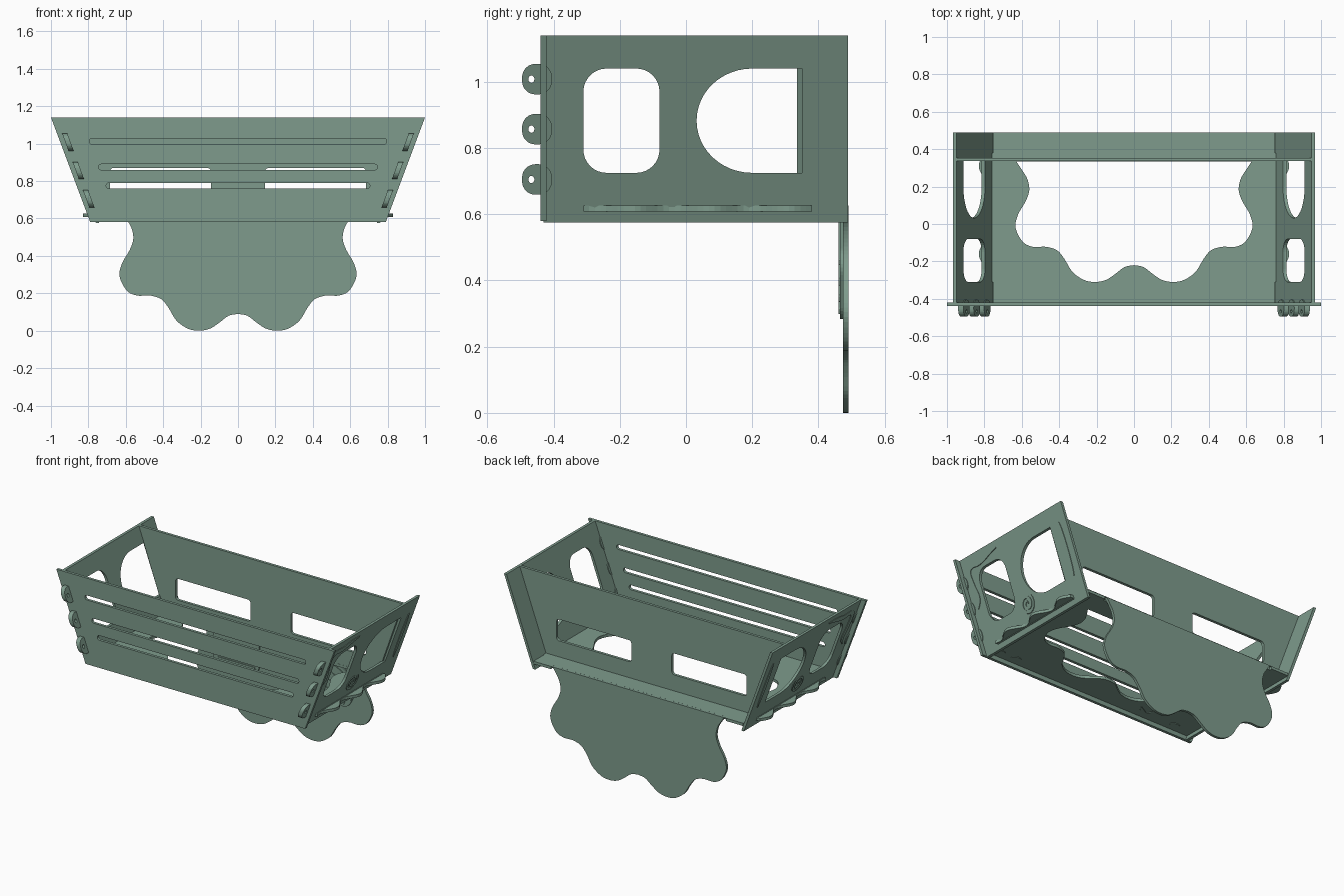
import bpy, bmesh
from math import pi, sin, cos, radians
from mathutils import Matrix, Vector

if "Cube" in bpy.data.objects:
    bpy.data.objects.remove(bpy.data.objects["Cube"])

green = bpy.data.materials.new("sage_green")
green.use_nodes = True
COLOUR = (0.21, 0.33, 0.265, 1)
green.diffuse_color = COLOUR
green.node_tree.nodes["Principled BSDF"].inputs["Base Color"].default_value = COLOUR


def plate(name, loops, thick, matrix):
    """Flat panel from an outline followed by hole outlines."""
    curve = bpy.data.curves.new(name, 'CURVE')
    curve.dimensions = '2D'
    curve.fill_mode = 'BOTH'
    curve.extrude = thick / 2
    for loop in loops:
        spline = curve.splines.new('POLY')
        spline.points.add(len(loop) - 1)
        for p, (u, v) in zip(spline.points, loop):
            p.co = (u, v, 0, 1)
        spline.use_cyclic_u = True
    temp = bpy.data.objects.new(name + "_curve", curve)
    bpy.context.collection.objects.link(temp)
    bpy.context.view_layer.update()
    mesh = bpy.data.meshes.new_from_object(temp.evaluated_get(bpy.context.evaluated_depsgraph_get()))
    bpy.data.objects.remove(temp)
    mesh.transform(matrix)
    bm = bmesh.new()
    bm.from_mesh(mesh)
    bmesh.ops.remove_doubles(bm, verts=bm.verts, dist=0.0001)
    bmesh.ops.recalc_face_normals(bm, faces=bm.faces)
    for f in bm.faces:
        f.smooth = False
    bm.to_mesh(mesh)
    bm.free()
    mesh.name = name
    mesh.materials.clear()
    mesh.materials.append(green)
    obj = bpy.data.objects.new(name, mesh)
    bpy.context.collection.objects.link(obj)
    return obj


def rounded(cu, cv, w, h, r, turn=0):
    pts = []
    for k, (su, sv) in enumerate([(1, 1), (-1, 1), (-1, -1), (1, -1)]):
        for i in range(9):
            a = (k + i / 8) * pi / 2
            pts.append((su * (w / 2 - r) + r * cos(a), sv * (h / 2 - r) + r * sin(a)))
    c, s = cos(turn), sin(turn)
    return [(cu + u * c - v * s, cv + u * s + v * c) for u, v in pts]


def ellipse(cu, cv, ru, rv):
    return [(cu + ru * cos(i * pi / 16), cv + rv * sin(i * pi / 16)) for i in range(32)]


def smooth(pts, steps=5):
    """Catmull-Rom path through the points."""
    p = [Vector(q) for q in pts]
    p = [2 * p[0] - p[1]] + p + [2 * p[-1] - p[-2]]
    out = []
    for a, b, c, d in zip(p, p[1:], p[2:], p[3:]):
        for i in range(steps):
            t = i / steps
            out.append(0.5 * (2 * b + (c - a) * t + (2 * a - 5 * b + 4 * c - d) * t * t
                              + (3 * b - a - 3 * c + d) * t ** 3))
    return out + [p[-2]]


def ribbon(path, width):
    """Outline of a band that tapers at both ends."""
    left, right = [], []
    n = len(path) - 1
    for i, p in enumerate(path):
        d = (path[min(i + 1, n)] - path[max(i - 1, 0)]).normalized()
        w = width / 2 * (0.25 + 0.75 * min(1, 5 * i / n, 5 * (n - i) / n))
        side = Vector((-d.y, d.x)) * w
        left.append(tuple(p + side))
        right.append(tuple(p - side))
    return left + right[::-1]


def upright(y):
    return Matrix.Translation((0, y, 0)) @ Matrix.Rotation(pi / 2, 4, 'X')


def level(z):
    return Matrix.Translation((0, 0, z))


LEAN = 0.367


def leaning(s, out=0):
    """Sheared plane of a side panel: u runs along y, v along z."""
    return Matrix(((0, LEAN * s, s, s * (0.80 - 0.71 * LEAN + out)),
                   (1, 0, 0, 0), (0, 1, 0, 0), (0, 0, 0, 1)))


def trapezoid(bottom, top, z0, z1):
    return [(-bottom, z0), (bottom, z0), (top, z1), (-top, z1)]


# Front panel with three long slots
slots = [rounded(0, z, 2 * x, 0.03, 0.014) for z, x in [(1.013, 0.795), (0.875, 0.745), (0.775, 0.705)]]
plate("front_panel", [trapezoid(0.79, 1.0, 0.58, 1.14)] + slots, 0.018, upright(-0.43))

# Back panel with two windows
windows = [rounded(s * 0.415, 0.80, 0.54, 0.14, 0.02) for s in (-1, 1)]
plate("back_panel", [trapezoid(0.765, 0.95, 0.62, 1.14)] + windows, 0.018, upright(0.345))

# Scalloped flap, and the matching opening in the floor
half = smooth([(0, 0.09), (0.05, 0.08), (0.1, 0.043), (0.15, 0.011), (0.21, 0), (0.27, 0.012),
               (0.33, 0.055), (0.37, 0.12), (0.41, 0.168), (0.47, 0.188), (0.54, 0.188),
               (0.595, 0.215), (0.633, 0.29), (0.62, 0.36), (0.58, 0.43), (0.56, 0.49),
               (0.57, 0.55), (0.6, 0.6), (0.63, 0.645)])
scallop = [(-p.x, p.y) for p in half[:0:-1]] + [tuple(p) for p in half]
plate("hanging_flap", [[(u, min(v, 0.626)) for u, v in scallop]], 0.017, upright(0.482))
opening = [(u, v - 0.31) for u, v in scallop]

# Floor with wavy tongues that pass through the side panels
edge = [(0.755, -0.43), (0.755, -0.31)]
for i in range(41):
    y = -0.31 + 0.69 * i / 40
    edge.append((0.805 + 0.025 * cos((y - 0.31) * 2 * pi / 0.235), y))
edge += [(0.755, 0.38), (0.755, 0.473), (0.63, 0.473)]
floor = edge + [(-u, v) for u, v in edge[::-1]]
plate("floor", [floor, opening], 0.018, level(0.617))
for s in (-1, 1):
    plate("ledge_corner", [[(s * 0.63, 0.473), (s * 0.755, 0.473), (s * 0.755, 0.49), (s * 0.63, 0.49)]],
          0.018, level(0.617))

# Ornaments under the floor
for x in (-0.62, 0.58, 0.70):
    plate("floor_oval", [ellipse(x, -0.37, 0.035, 0.022)], 0.006, level(0.607))
wave = smooth([(-0.52, -0.38), (-0.45, -0.33), (-0.4, -0.38), (-0.33, -0.33)])
plate("floor_squiggle", [ribbon(wave, 0.03)], 0.006, level(0.607))

# Outlines shared by both side panels
arch = [(0.35, 0.725), (0.35, 1.04)]
arch += [(0.2 + 0.168 * cos(a), 0.8825 + 0.1575 * sin(a))
         for a in [pi / 2 + pi * i / 24 for i in range(25)]]
port = rounded(-0.195, 0.8825, 0.23, 0.315, 0.07)
board = [(-0.43, 0.575), (0.49, 0.575), (0.49, 1.14), (-0.43, 1.14)]
squiggle = smooth([(-0.38, 0.84), (-0.355, 0.89), (-0.37, 0.97), (-0.375, 1.05), (-0.34, 1.078),
                   (-0.27, 1.075), (-0.18, 1.093), (-0.11, 1.1)])
spiral = [Vector((0.01 + (0.008 + 0.05 * t / 40) * cos(t * 0.33), 0.72 + (0.008 + 0.05 * t / 40) * sin(t * 0.33)))
          for t in range(41)]
relief = {"squiggle": ribbon(squiggle, 0.032), "spiral": ribbon(spiral, 0.014),
          "lens": ellipse(0.43, 0.88, 0.014, 0.158)}

for s, side in ((1, "left"), (-1, "right")):
    plate(side + "_side_panel", [board, port, arch], 0.018, leaning(s))
    # Lugs that poke through the front panel
    for z in (0.705, 0.857, 1.008):
        plate(side + "_lug", [rounded(-0.45, z, 0.09, 0.092, 0.04), ellipse(-0.467, z, 0.009, 0.011)],
              0.028, leaning(s))
    # Raised decoration on the outer face
    for name, outline in relief.items():
        plate(side + "_" + name, [outline], 0.006, leaning(s, 0.01))
    # Lip around the floor slit
    plate(side + "_slit_trim", [rounded(0.035, 0.617, 0.69, 0.024, 0.005)], 0.006, leaning(s, 0.01))

# Ribbed pads on the front of the flap
for x, turn in ((-0.34, 0), (0.355, radians(-26))):
    plate("flap_pad", [rounded(x, 0.44, 0.335, 0.23, 0.06, turn)], 0.009, upright(0.470))
    for k in (-1.5, -0.5, 0.5, 1.5):
        d = k * 0.055
        length = 0.325 if abs(k) < 1 else 0.27
        rib = rounded(x - d * sin(turn), 0.44 + d * cos(turn), length, 0.022, 0.004, turn)
        plate("flap_rib", [rib], 0.006, upright(0.464))
